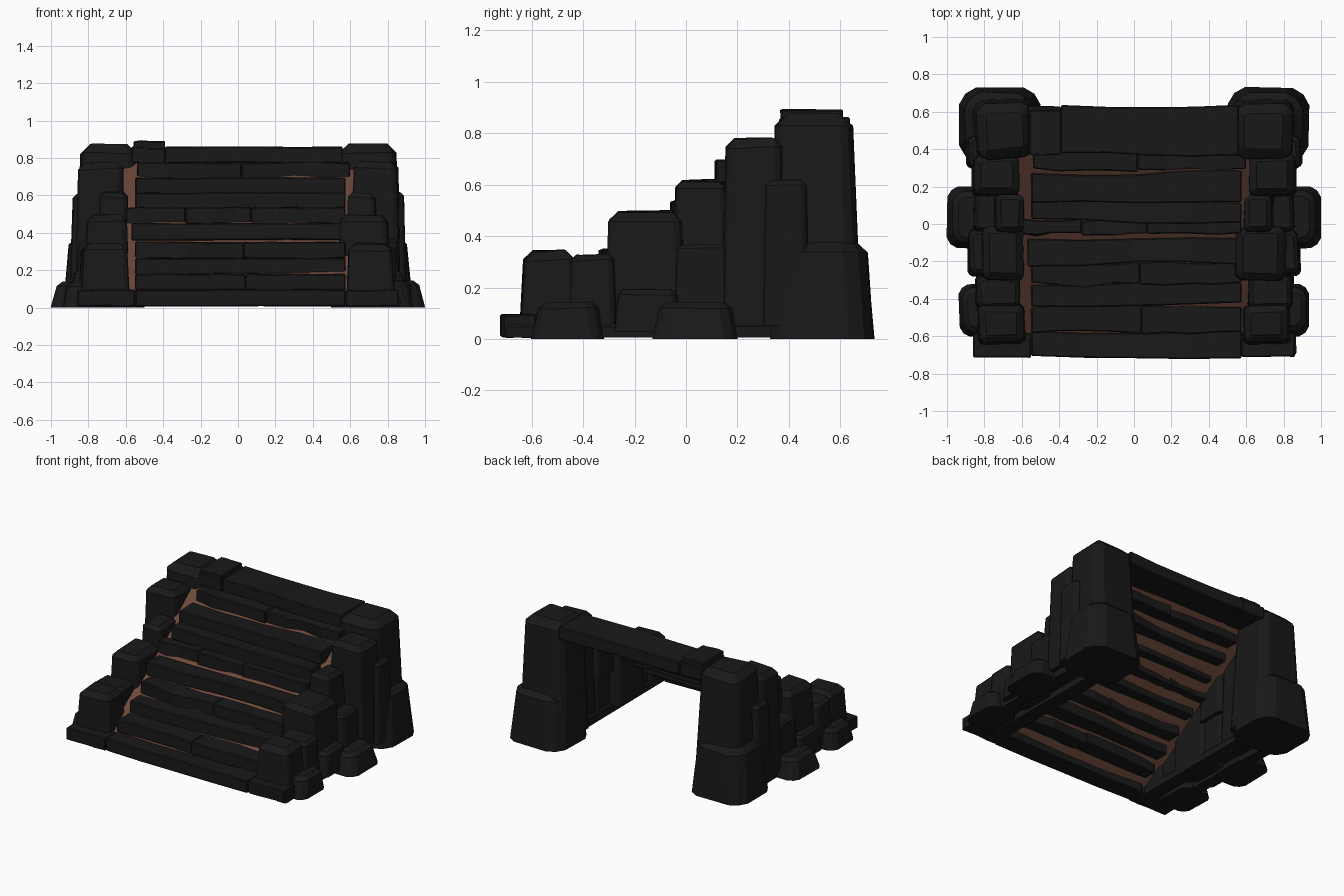
import bpy, bmesh, random
from mathutils import Matrix, Vector

random.seed(4)
cube = bpy.data.objects.get("Cube")
if cube:
    bpy.data.objects.remove(cube)


def material(name, color):
    m = bpy.data.materials.new(name)
    m.use_nodes = True
    m.diffuse_color = (*color, 1)
    m.node_tree.nodes["Principled BSDF"].inputs["Base Color"].default_value = (*color, 1)
    return m


stone_mat = material("dark stone", (0.0095, 0.0095, 0.0095))
earth_mat = material("brown backing", (0.15, 0.066, 0.042))


def finish(bm, name, mat):
    bmesh.ops.recalc_face_normals(bm, faces=bm.faces)
    mesh = bpy.data.meshes.new(name)
    bm.to_mesh(mesh)
    bm.free()
    mesh.materials.append(mat)
    ob = bpy.data.objects.new(name, mesh)
    bpy.context.collection.objects.link(ob)


def box(x, y, z):
    """Box mesh from three (low, high) ranges."""
    bm = bmesh.new()
    bmesh.ops.create_cube(bm, size=1)
    for v in bm.verts:
        v.co = Vector([a + (c + 0.5) * (b - a) for c, (a, b) in zip(v.co, (x, y, z))])
    return bm


def upright(e):
    return abs(e.verts[0].co.z - e.verts[1].co.z) > 0.04


def stone(name, x, y, z, corner, crown, taper):
    """Rough block: cut corners, narrower top, sloped crown."""
    bm = box(x, y, z)
    mid = Vector((sum(x) / 2, sum(y) / 2, 0))
    for v in bm.verts:
        if v.co.z > z[1] - 0.001:
            for i in (0, 1):
                side = 1 if v.co[i] > mid[i] else -1
                v.co[i] -= side * taper * random.uniform(0.6, 1.4)
            v.co.z -= random.uniform(0, 0.02)
    bmesh.ops.bevel(bm, geom=[e for e in bm.edges if upright(e)], offset=corner,
                    segments=2, profile=0.4, affect='EDGES')
    rim = [e for e in bm.edges if min(v.co.z for v in e.verts) > z[1] - 0.03]
    bmesh.ops.bevel(bm, geom=rim, offset=crown, segments=1, affect='EDGES')
    turn = Matrix.Rotation(random.uniform(-0.04, 0.04), 3, 'Z')
    bmesh.ops.rotate(bm, verts=bm.verts, cent=mid, matrix=turn)
    finish(bm, name, stone_mat)


def plank(name, x, y, z):
    """Worn step slab, slightly skewed, with wavy front and back edges."""
    bm = box(x, y, z)
    along = [e for e in bm.edges if abs(e.verts[0].co.x - e.verts[1].co.x) > 0.05]
    bmesh.ops.subdivide_edges(bm, edges=along, cuts=3, use_grid_fill=True)
    length = x[1] - x[0]
    amount = min(0.012, length * 0.02)
    skew = random.uniform(-0.025, 0.025)
    wave = {}
    for v in bm.verts:
        key = (round(v.co.x, 3), v.co.y > sum(y) / 2)
        v.co.y += wave.setdefault(key, random.uniform(-amount, amount))
        v.co.y += skew * (v.co.x - sum(x) / 2)
        v.co.z += random.uniform(-0.003, 0.003)
    sharp = [e for e in bm.edges if e.calc_face_angle(0) > 0.8]
    bmesh.ops.bevel(bm, geom=sharp, offset=0.006, segments=1, affect='EDGES')
    finish(bm, name, stone_mat)


# Steps: front edge, back edge, top height, x positions of the slab ends
L, R = -0.55, 0.575
steps = [
    (-0.71, -0.58, 0.095, (-0.86, L, R, 0.86)),
    (-0.58, -0.435, 0.18, (L, 0.04, R)),
    (-0.44, -0.32, 0.265, (L, R)),
    (-0.325, -0.205, 0.35, (L, 0.03, R)),
    (-0.215, -0.085, 0.45, (-0.57, 0.57)),
    (-0.055, 0.025, 0.535, (-0.6, -0.28, 0.07, R)),
    (0.01, 0.125, 0.615, (L, R)),
    (0.115, 0.275, 0.695, (L, R)),
    (0.29, 0.39, 0.775, (-0.54, 0.02, 0.6)),
    (0.37, 0.63, 0.86, (-0.57, -0.39, 0.56)),
]
for n, (front, back, top, ends) in enumerate(steps, 1):
    for k, (a, b) in enumerate(zip(ends, ends[1:]), 1):
        plank(f"step_{n}_slab_{k}", (a, b), (front, back), (top - 0.088, top))
plank("top_corner_slab", (-0.56, -0.39), (0.37, 0.61), (0.845, 0.89))

# Sloping backing under the steps
bm = box((-0.62, 0.62), (-0.62, 0.45), (-0.01, 0.01))
for v in bm.verts:
    v.co.z += 0.127 + 0.71 * (v.co.y + 0.5)
finish(bm, "sloping_backing", earth_mat)

# Side walls: name, distance from centre, depth range, height range, corner cut, crown cut, taper
wall = [
    ("front_post", (0.58, 0.84), (-0.645, -0.42), (0.05, 0.355), 0.025, 0.035, 0.015),
    ("front_filler", (0.6, 0.85), (-0.46, -0.27), (0.05, 0.335), 0.025, 0.02, 0.012),
    ("lower_post", (0.53, 0.82), (-0.31, 0.0), (0.05, 0.505), 0.03, 0.035, 0.015),
    ("middle_post", (0.58, 0.75), (-0.05, 0.17), (0.3, 0.625), 0.025, 0.025, 0.012),
    ("middle_filler", (0.6, 0.86), (-0.05, 0.17), (0.05, 0.37), 0.025, 0.015, 0.012),
    ("upper_post", (0.6, 0.87), (0.14, 0.385), (0.05, 0.785), 0.03, 0.035, 0.015),
    ("upper_filler", (0.66, 0.9), (0.3, 0.48), (0.05, 0.62), 0.025, 0.02, 0.015),
    ("back_post", (0.51, 0.87), (0.325, 0.68), (0.05, 0.885), 0.05, 0.05, 0.03),
    ("low_filler", (0.68, 0.89), (-0.28, -0.02), (0.03, 0.205), 0.025, 0.02, 0.015),
    ("inner_rail", (0.58, 0.68), (-0.7, 0.4), (0.005, 0.075), 0.01, 0.01, 0),
    ("outer_rail", (0.77, 0.85), (-0.7, 0.4), (0.005, 0.075), 0.01, 0.01, 0),
    ("front_boulder", (0.7, 0.935), (-0.6, -0.32), (0.0, 0.15), 0.05, 0.025, 0.025),
    ("middle_boulder", (0.76, 1.0), (-0.13, 0.2), (0.0, 0.15), 0.055, 0.025, 0.03),
    ("back_boulder", (0.5, 0.935), (0.33, 0.73), (0.0, 0.38), 0.09, 0.04, 0.03),
]
for side, label in ((1, "left"), (-1, "right")):
    for name, (inner, outer), y, z, corner, crown, taper in wall:
        if side < 0 and name == "lower_post":
            inner += 0.05
        x = sorted((side * inner, side * outer))
        stone(f"{label}_{name}", x, y, z, corner, crown, taper)
